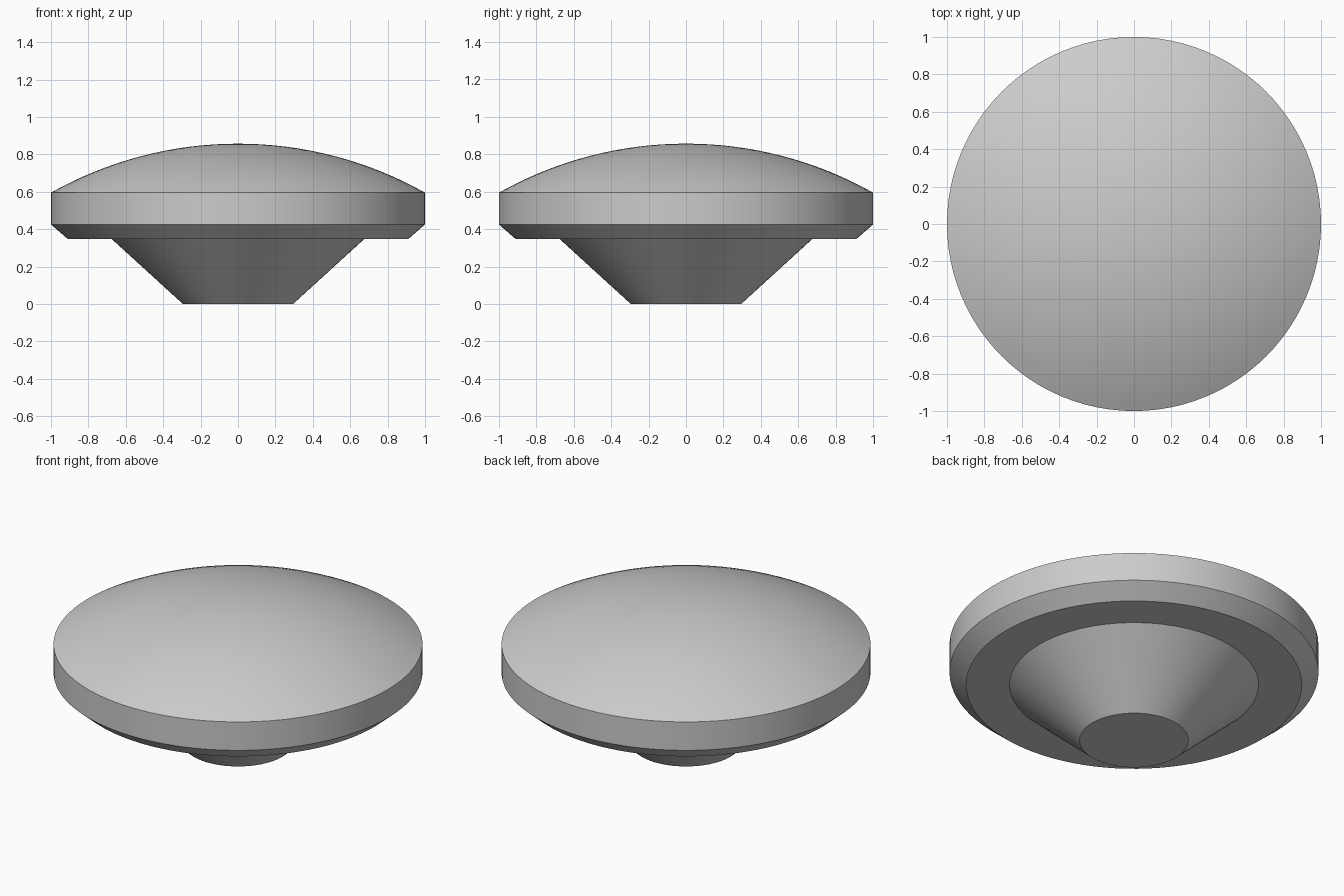
import bpy
import math

cube = bpy.data.objects.get("Cube")
if cube:
    bpy.data.objects.remove(cube, do_unlink=True)

SEGMENTS = 96
RIM_Z, TOP_Z = 0.595, 0.857

grey = bpy.data.materials.new("plain grey")
grey.use_nodes = True
colour = (0.6, 0.6, 0.6, 1)
grey.diffuse_color = colour
grey.node_tree.nodes["Principled BSDF"].inputs["Base Color"].default_value = colour


def lathe(name, profile):
    """Spin a bottom-to-top (radius, z) profile; radius 0 makes a pole, open ends are capped."""
    verts, faces, rings = [], [], []
    for r, z in profile:
        start = len(verts)
        count = SEGMENTS if r > 0 else 1
        for i in range(count):
            a = math.tau * i / SEGMENTS
            verts.append((r * math.cos(a), r * math.sin(a), z))
        rings.append(range(start, start + count))
    for low, high in zip(rings, rings[1:]):
        for i in range(SEGMENTS):
            j = (i + 1) % SEGMENTS
            if len(high) == 1:
                faces.append((low[i], low[j], high[0]))
            else:
                faces.append((low[i], low[j], high[j], high[i]))
    faces.append(tuple(reversed(rings[0])))
    if len(rings[-1]) > 1:
        faces.append(tuple(rings[-1]))
    mesh = bpy.data.meshes.new(name)
    mesh.from_pydata(verts, [], faces)
    mesh.materials.append(grey)
    obj = bpy.data.objects.new(name, mesh)
    bpy.context.collection.objects.link(obj)
    bpy.ops.object.select_all(action="DESELECT")
    obj.select_set(True)
    bpy.context.view_layer.objects.active = obj
    bpy.ops.object.shade_smooth_by_angle(angle=math.radians(25))
    return obj


# Domed cap: spherical arc from the rim up to the crown
height = TOP_Z - RIM_Z
radius = (1 + height ** 2) / (2 * height)
sweep = math.asin(1 / radius)
steps = 16
dome = []
for k in range(steps):
    a = sweep * (1 - k / steps)
    dome.append((radius * math.sin(a), TOP_Z - radius * (1 - math.cos(a))))
dome.append((0, TOP_Z))

# Cap with chamfered underside and straight rim
lathe("domed_cap", [(0.91, 0.347), (1.0, 0.425)] + dome)

# Tapered stem, sunk slightly into the cap
lathe("tapered_stem", [(0.295, 0), (0.675, 0.347), (0.675, 0.37)])
